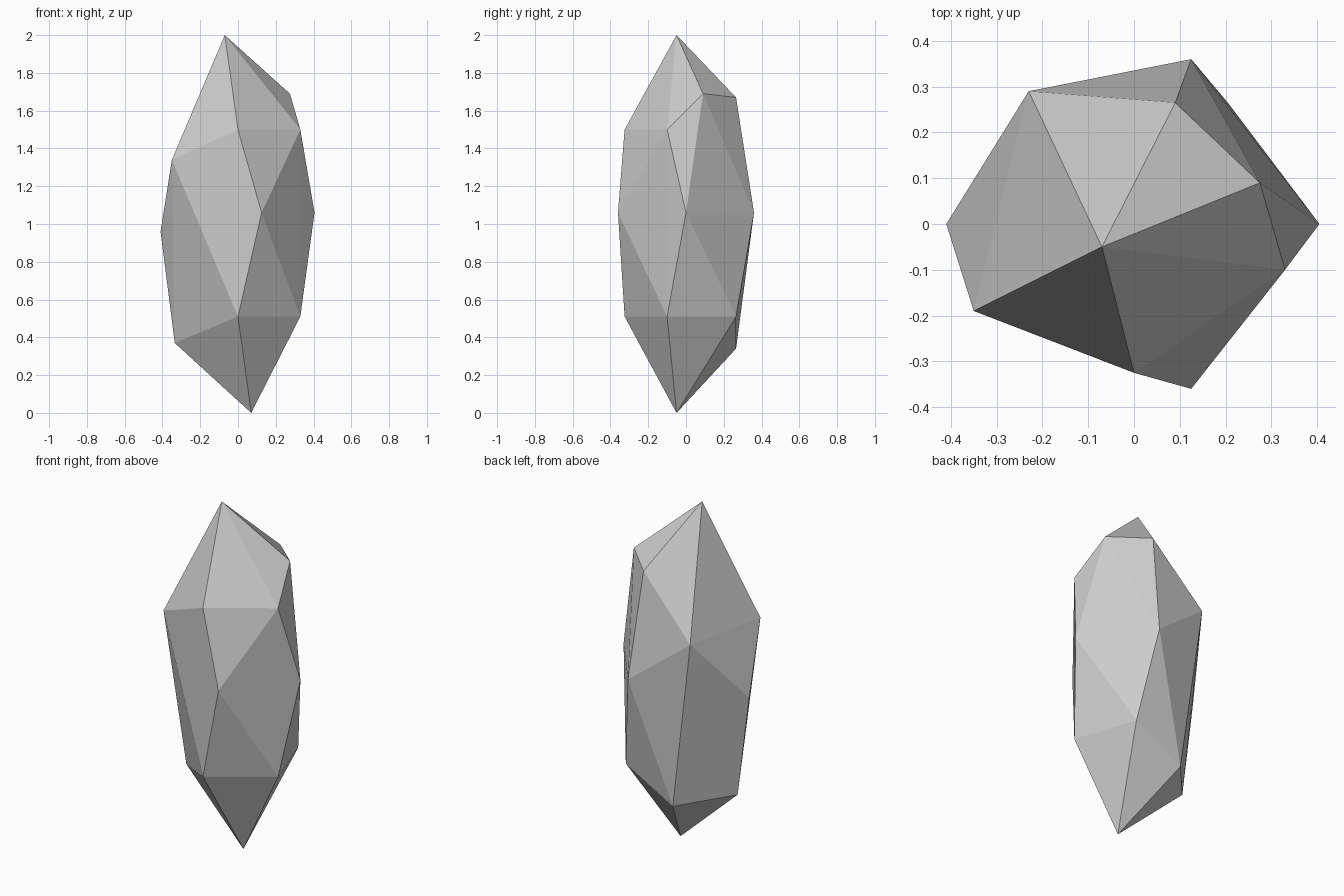
import bpy
import bmesh

# Remove the default cube if present
default_cube = bpy.data.objects.get("Cube")
if default_cube:
    bpy.data.objects.remove(default_cube, do_unlink=True)


def make_material(name, color):
    material = bpy.data.materials.new(name)
    material.use_nodes = True
    material.diffuse_color = color
    shader = material.node_tree.nodes["Principled BSDF"]
    shader.inputs["Base Color"].default_value = color
    shader.inputs["Roughness"].default_value = 0.8
    return material


def make_faceted_stone(name, corners, material):
    """Wrap a tight skin of flat triangles around the corner points."""
    bm = bmesh.new()
    for corner in corners:
        bm.verts.new(corner)
    hull = bmesh.ops.convex_hull(bm, input=bm.verts[:])
    loose = [v for v in bm.verts if not v.link_faces]
    bmesh.ops.delete(bm, geom=loose, context="VERTS")
    bmesh.ops.recalc_face_normals(bm, faces=bm.faces[:])
    for face in bm.faces:
        face.smooth = False
    mesh = bpy.data.meshes.new(name)
    bm.to_mesh(mesh)
    bm.free()
    mesh.materials.append(material)
    stone = bpy.data.objects.new(name, mesh)
    bpy.context.collection.objects.link(stone)
    return stone


# Pointed ends of the shard
tips = [(-0.07, -0.05, 2), (0.07, -0.05, 0)]

# Upper ring, with one chipped corner split in two
shoulder = [
    (0, -0.325, 1.5), (0.33, -0.1, 1.5),
    (0.275, 0.09, 1.69), (0.09, 0.265, 1.67),
    (-0.23, 0.29, 1.33), (-0.35, -0.19, 1.34),
]

# Widest ring
waist = [
    (0.125, -0.36, 1.06), (0.405, 0, 1.06),
    (0.125, 0.36, 1.06), (-0.41, 0, 0.96),
]

# Lower ring
foot = [
    (0, -0.325, 0.51), (0.33, -0.1, 0.51), (0.205, 0.265, 0.51),
    (-0.1, 0.265, 0.34), (-0.335, 0, 0.37),
]

grey_stone = make_material("grey_stone", (0.6, 0.6, 0.6, 1))
make_faceted_stone("stone_shard", tips + shoulder + waist + foot, grey_stone)
